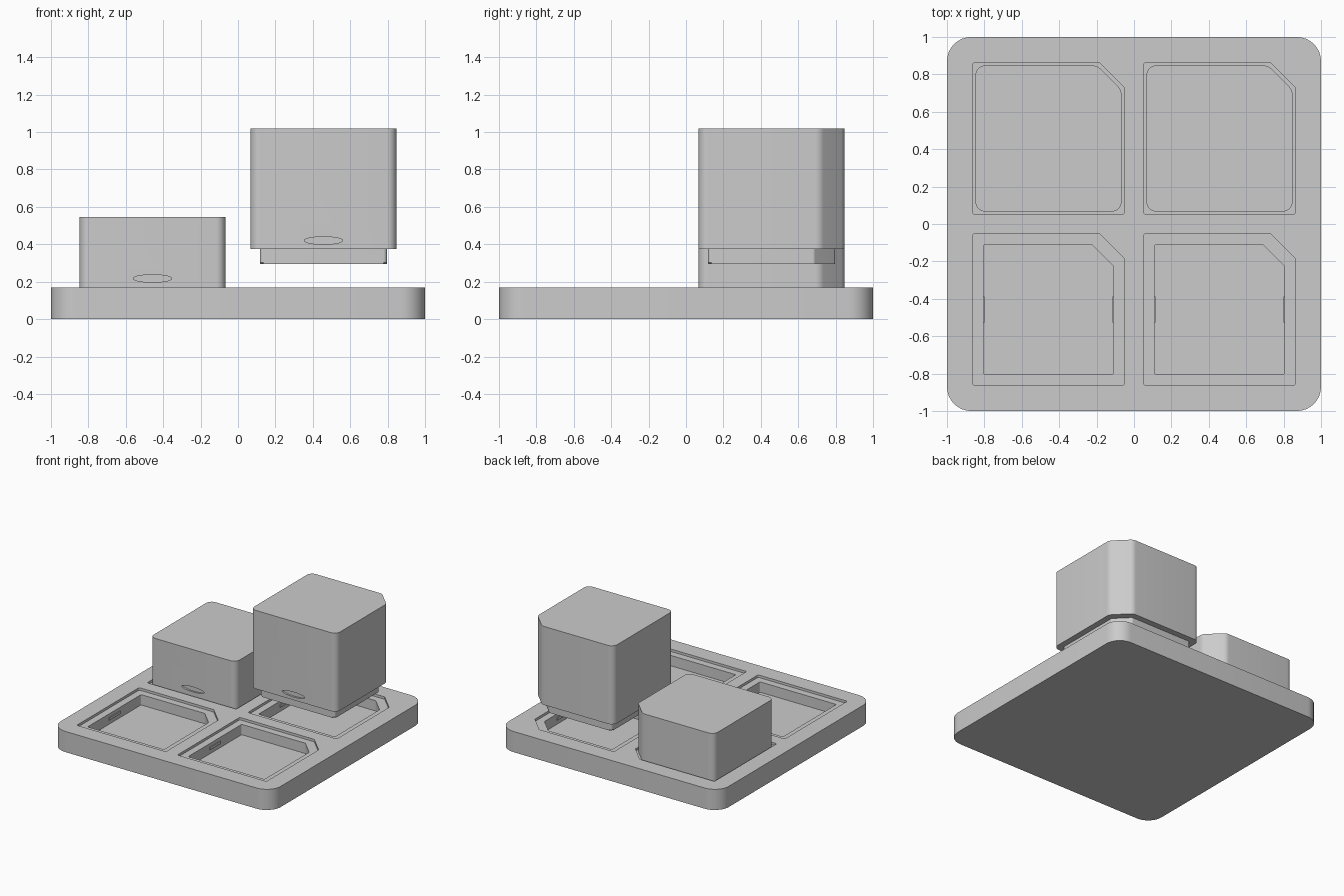
import bpy
import bmesh
import math
from mathutils import Vector

cube = bpy.data.objects.get("Cube")
if cube:
    bpy.data.objects.remove(cube, do_unlink=True)

grey = bpy.data.materials.new("plain grey")
grey.use_nodes = True
grey.diffuse_color = (0.6, 0.6, 0.6, 1)
grey.node_tree.nodes["Principled BSDF"].inputs["Base Color"].default_value = (0.6, 0.6, 0.6, 1)

C = 0.457  # distance of each cell centre from the middle


def outline(half, clip, radius, blend):
    """Square outline with rounded corners and one clipped back-left corner."""
    pts = [(-half, -half, radius), (half, -half, radius)]
    if clip:
        pts += [(half, half - clip, blend), (half - clip, half, blend)]
    else:
        pts.append((half, half, radius))
    pts.append((-half, half, radius))
    out = []
    for i, (x, y, r) in enumerate(pts):
        p = Vector((x, y))
        a = (Vector(pts[i - 1][:2]) - p).normalized()
        b = (Vector(pts[(i + 1) % len(pts)][:2]) - p).normalized()
        half_angle = a.angle(b) / 2
        centre = p + (a + b).normalized() * r / math.sin(half_angle)
        start = (p + a * r / math.tan(half_angle) - centre).normalized()
        end = (p + b * r / math.tan(half_angle) - centre).normalized()
        for k in range(9):
            out.append(centre + start.slerp(end, k / 8).normalized() * r)
    return out


def add_prism(bm, points, z0, z1):
    """Extrude an outline between two heights."""
    low = [bm.verts.new((p.x, p.y, z0)) for p in points]
    high = [bm.verts.new((p.x, p.y, z1)) for p in points]
    bm.faces.new(low[::-1])
    bm.faces.new(high)
    for i in range(len(points)):
        bm.faces.new((low[i - 1], low[i], high[i], high[i - 1]))


def make(name, bm, location=(0, 0, 0)):
    mesh = bpy.data.meshes.new(name)
    bm.to_mesh(mesh)
    bm.free()
    obj = bpy.data.objects.new(name, mesh)
    obj.location = location
    mesh.materials.append(grey)
    bpy.context.collection.objects.link(obj)
    return obj


def prism(name, points, z0, z1, location=(0, 0, 0)):
    bm = bmesh.new()
    add_prism(bm, points, z0, z1)
    return make(name, bm, location)


def activate(obj):
    bpy.ops.object.select_all(action="DESELECT")
    obj.select_set(True)
    bpy.context.view_layer.objects.active = obj


def cut(obj, cutter):
    """Subtract a solid, then discard it."""
    cutter.hide_render = True
    activate(obj)
    mod = obj.modifiers.new("cut", "BOOLEAN")
    mod.operation = "DIFFERENCE"
    mod.solver = "EXACT"
    mod.object = cutter
    bpy.ops.object.modifier_apply(modifier=mod.name)
    bpy.data.objects.remove(cutter, do_unlink=True)


def smooth(obj):
    activate(obj)
    bpy.ops.object.shade_smooth_by_angle(angle=math.radians(25))


# Base tray with four stepped pockets
tray = prism("base_tray", outline(1.0, 0, 0.13, 0), 0, 0.17)
for sx in (-1, 1):
    for sy in (-1, 1):
        cell = (sx * C, sy * C, 0)
        cut(tray, prism("ledge_cutter", outline(0.405, 0.132, 0.012, 0.008), 0.15, 0.25, cell))
        cut(tray, prism("pocket_cutter", outline(0.347, 0.115, 0.01, 0.008), 0.065, 0.25, cell))
smooth(tray)

# Small snap ridges on the side walls of each pocket
for sx, side in ((-1, "right"), (1, "left")):
    for sy, end in ((-1, "front"), (1, "back")):
        bm = bmesh.new()
        for wall in (-1, 1):
            ridge = bmesh.ops.create_cube(bm, size=1)["verts"]
            bmesh.ops.scale(bm, verts=ridge, vec=(0.012, 0.14, 0.022))
            bmesh.ops.translate(bm, verts=ridge, vec=(wall * 0.347, 0, 0.11))
        make(f"snap_ridges_{end}_{side}", bm, (sx * C, sy * C, 0))


def block(name, x, bottom, top, notch_z):
    """Clipped-corner box with a plug below and a fingernail notch in front."""
    body = prism(name + "_body", outline(0.39, 0.13, 0.05, 0.06), bottom, top, (x, C, 0))
    bm = bmesh.new()
    bmesh.ops.create_cone(bm, cap_ends=True, segments=48, radius1=1, radius2=1, depth=1)
    notch = make("notch_cutter", bm, (x, C - 0.39, notch_z))
    notch.rotation_euler.x = math.pi / 2
    notch.scale = (0.103, 0.02, 0.03)
    cut(body, notch)
    smooth(body)

    # Plug with a bevelled lower rim
    bm = bmesh.new()
    add_prism(bm, outline(0.34, 0.112, 0.02, 0.02), bottom - 0.08, bottom)
    rim = [e for e in bm.edges if all(v.co.z < bottom - 0.07 for v in e.verts)]
    bmesh.ops.bevel(bm, geom=rim, offset=0.008, segments=1, affect="EDGES")
    smooth(make(name + "_plug", bm, (x, C, 0)))


block("short_box", -C, 0.15, 0.545, 0.217)
block("tall_box", C, 0.375, 1.02, 0.42)
